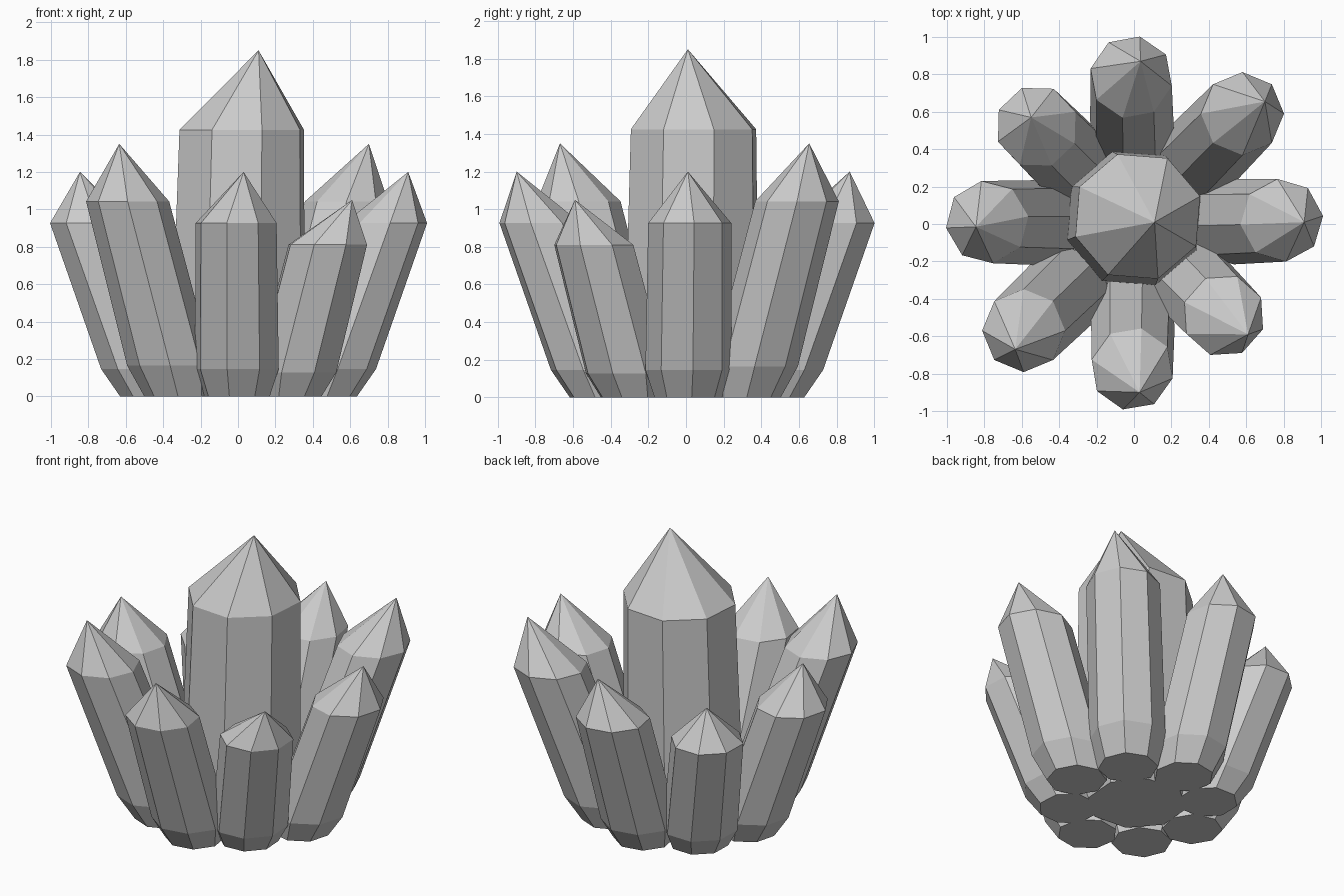
import bpy, bmesh
from math import sin, cos, radians, pi

if "Cube" in bpy.data.objects:
    bpy.data.objects.remove(bpy.data.objects["Cube"])


def crystal(name, rings, apex, phase, sides=8):
    """Faceted leaning prism: rings are (x, y, z, radius), closed by a pointed tip."""
    bm = bmesh.new()
    loops = []
    for x, y, z, r in rings:
        loops.append([bm.verts.new((x + r * cos(radians(phase) + 2 * pi * i / sides),
                                    y + r * sin(radians(phase) + 2 * pi * i / sides), z))
                      for i in range(sides)])
    tip = bm.verts.new(apex)
    bm.faces.new(loops[0][::-1])
    for i in range(sides):
        j = (i + 1) % sides
        for a, b in zip(loops, loops[1:]):
            bm.faces.new((a[i], a[j], b[j], b[i]))
        bm.faces.new((loops[-1][i], loops[-1][j], tip))
    bmesh.ops.recalc_face_normals(bm, faces=bm.faces)
    mesh = bpy.data.meshes.new(name)
    bm.to_mesh(mesh)
    bm.free()
    bpy.context.collection.objects.link(bpy.data.objects.new(name, mesh))


# Large upright centre crystal
crystal("centre_crystal",
        [(0, 0.03, 0, 0.30), (0, 0.03, 0.225, 0.375), (0.02, 0.04, 1.425, 0.35)],
        (0.11, 0.01, 1.85), 18)

# Ring of outward-leaning crystals: shoulder centre, apex, facet phase
outer = {
    "right": ((0.79, 0.02), (0.91, 0.01, 1.20), 6),
    "back_right": ((0.58, 0.59), (0.70, 0.655, 1.35), 0),
    "back": ((-0.015, 0.785), (0.035, 0.87, 1.20), 33),
    "back_left": ((-0.52, 0.52), (-0.55, 0.57, 1.05), 21),
    "left": ((-0.785, 0.01), (-0.845, -0.015, 1.20), 8),
    "front_left": ((-0.59, -0.57), (-0.635, -0.67, 1.35), 0),
    "front": ((-0.01, -0.775), (0.03, -0.90, 1.20), 32),
    "front_right": ((0.48, -0.49), (0.61, -0.59, 1.05), 26),
}
for name, ((sx, sy), apex, phase) in outer.items():
    h = apex[2]
    d = (sx * sx + sy * sy) ** 0.5
    knee = (d - 0.36 * 0.65 * h) / d
    foot = (d - 0.36 * 0.77 * h) / d
    crystal(name + "_crystal",
            [(sx * foot, sy * foot, 0, 0.18),
             (sx * knee, sy * knee, 0.122 * h, 0.23),
             (sx, sy, 0.772 * h, 0.222)],
            apex, phase)
